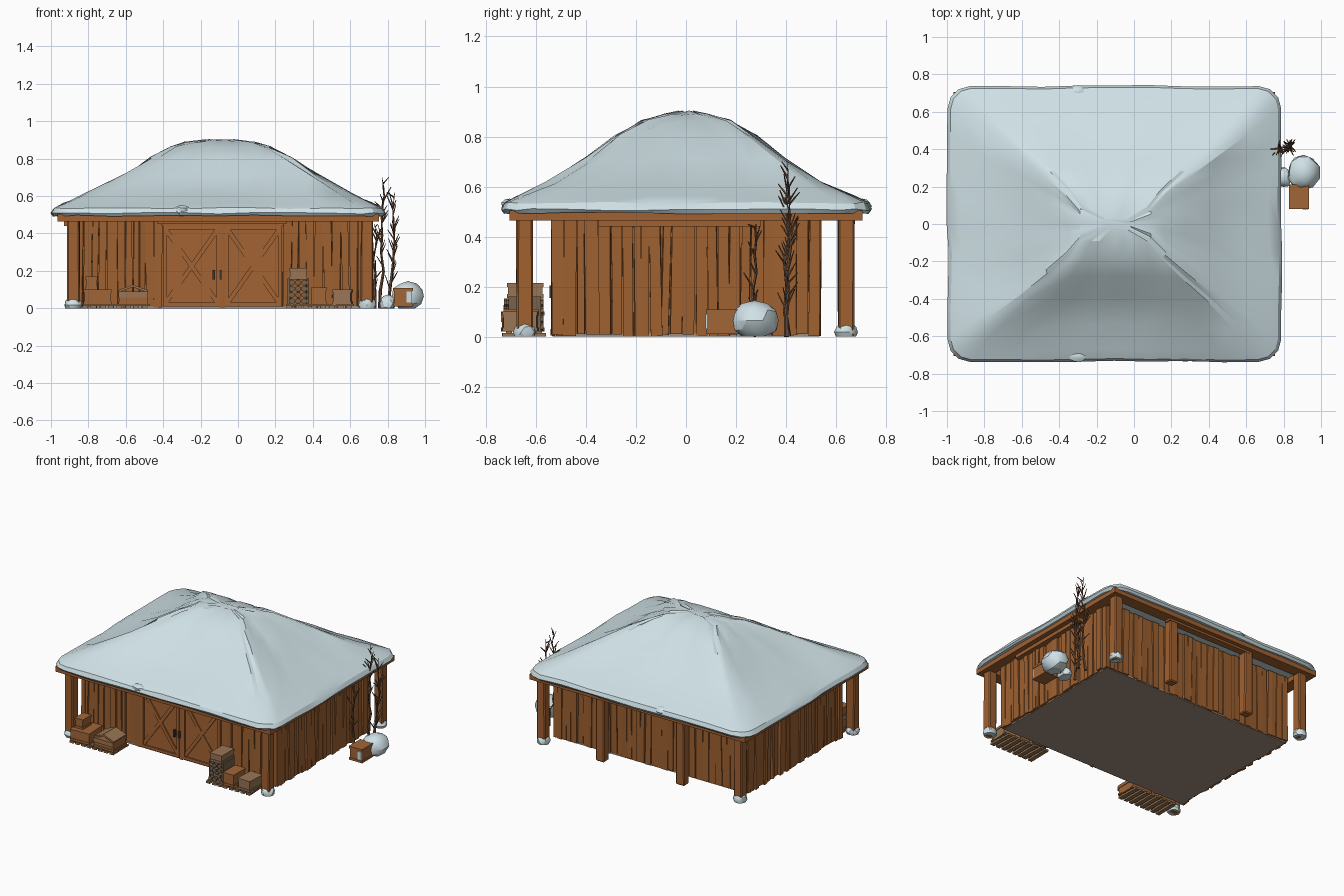
import bpy, bmesh, math, random
from mathutils import Vector, Matrix

if "Cube" in bpy.data.objects:
    bpy.data.objects.remove(bpy.data.objects["Cube"])
random.seed(4)
R = random.uniform


def mat(name, r, g, b):
    m = bpy.data.materials.new(name)
    lin = [c / 12.92 if c <= 0.04045 else ((c + 0.055) / 1.055) ** 2.4 for c in (r, g, b)]
    m.diffuse_color = (*lin, 1)
    m.use_nodes = True
    m.node_tree.nodes["Principled BSDF"].inputs["Base Color"].default_value = m.diffuse_color
    return m


SNOW = mat("snow", 0.81, 0.88, 0.90)
PLANK = mat("plank_wood", 0.62, 0.38, 0.19)
POST = mat("post_wood", 0.63, 0.38, 0.19)
DOOR = mat("door_wood", 0.64, 0.39, 0.20)
CRATE = mat("crate_wood", 0.63, 0.40, 0.22)
PALE = mat("pale_wood", 0.60, 0.46, 0.33)
LOG = mat("log_wood", 0.47, 0.38, 0.30)
TWIG = mat("twig", 0.44, 0.31, 0.22)
FLOOR = mat("floor_earth", 0.63, 0.56, 0.50)
IRON = mat("iron", 0.25, 0.22, 0.20)


def finish(bm, name, material, smooth=None):
    bmesh.ops.recalc_face_normals(bm, faces=bm.faces)
    me = bpy.data.meshes.new(name)
    bm.to_mesh(me)
    bm.free()
    me.materials.append(material)
    ob = bpy.data.objects.new(name, me)
    bpy.context.collection.objects.link(ob)
    if smooth:
        bpy.ops.object.select_all(action='DESELECT')
        ob.select_set(True)
        bpy.context.view_layer.objects.active = ob
        bpy.ops.object.shade_smooth_by_angle(angle=math.radians(smooth))
    return ob


def box(bm, x0, x1, y0, y1, z0, z1, rot=0, axis='Y', jit=0):
    m = (Matrix.Translation(((x0 + x1) / 2, (y0 + y1) / 2, (z0 + z1) / 2))
         @ Matrix.Rotation(rot, 4, axis) @ Matrix.Diagonal((x1 - x0, y1 - y0, z1 - z0, 1)))
    for v in bmesh.ops.create_cube(bm, size=1, matrix=m)['verts']:
        v.co += Vector((R(-jit, jit), R(-jit, jit), 0))


def part(name, material, *boxes):
    bm = bmesh.new()
    for b in boxes:
        box(bm, *b)
    return finish(bm, name, material)


def rod(bm, a, b, r0, r1, n=5):
    a, b = Vector(a), Vector(b)
    d = b - a
    m = Matrix.Translation((a + b) / 2) @ d.to_track_quat('Z', 'Y').to_matrix().to_4x4()
    bmesh.ops.create_cone(bm, cap_ends=True, segments=n, radius1=r0, radius2=r1,
                          depth=d.length, matrix=m)


def lump(name, c, s, jit=0.06):
    bm = bmesh.new()
    bmesh.ops.create_icosphere(bm, subdivisions=2, radius=1)
    for v in bm.verts:
        k = 1 + R(-jit, jit)
        v.co = Vector((c[0] + v.co.x * s[0] * k, c[1] + v.co.y * s[1] * k,
                       max(0, c[2] + v.co.z * s[2])))
    finish(bm, name, SNOW, 25)


# Snow roof: rounded-rectangle rings lofted up to a short ridge
# each ring: x min, x max, half depth, height, corner radius
rings = [(-0.94, 0.73, 0.68, 0.502, 0.10), (-0.985, 0.775, 0.725, 0.494, 0.12),
         (-0.997, 0.787, 0.737, 0.508, 0.12), (-0.98, 0.77, 0.725, 0.535, 0.11),
         (-0.93, 0.72, 0.675, 0.56, 0.10), (-0.81, 0.61, 0.56, 0.61, 0.08),
         (-0.61, 0.43, 0.40, 0.71, 0.05), (-0.47, 0.29, 0.285, 0.80, 0.04),
         (-0.36, 0.17, 0.18, 0.857, 0.03), (-0.29, 0.09, 0.09, 0.887, 0.02),
         (-0.17, -0.02, 0.03, 0.90, 0.015)]


def ring_points(x0, x1, hy, r):
    arcs = []
    for sx, sy, a0 in ((1, 1, 0), (-1, 1, 90), (-1, -1, 180), (1, -1, 270)):
        ox = x1 - r if sx > 0 else x0 + r
        arcs.append([(ox + r * math.cos(math.radians(a0 + 30 * k)),
                      sy * (hy - r) + r * math.sin(math.radians(a0 + 30 * k)), 0)
                     for k in range(4)])
    pts = []
    for i, arc in enumerate(arcs):
        pts += arc
        s, e = arc[-1], arcs[(i + 1) % 4][0]
        for k in range(1, 8):
            t = k / 8
            pts.append((s[0] + (e[0] - s[0]) * t, s[1] + (e[1] - s[1]) * t,
                        math.sin(math.pi * t)))
    return pts


bm = bmesh.new()
loops = []
n = len(ring_points(-1, 1, 1, 0.1))
wave = [R(-0.012, 0.010) for _ in range(n)]
for j, (x0, x1, hy, z, r) in enumerate(rings):
    mid = (x0 + x1) / 2
    loop = []
    for i, (x, y, t) in enumerate(ring_points(x0, x1, hy, r)):
        dent = 1 - 0.04 * t * (4 < j < 9) + wave[i] * (j < 6) * t
        dz = R(-0.011, 0.011) if 4 < j < 9 else R(-0.004, 0.004)
        loop.append(bm.verts.new((mid + (x - mid) * dent, y * dent, z + dz)))
    loops.append(loop)
for a, b in zip(loops, loops[1:]):
    for i in range(n):
        bm.faces.new((a[i], a[(i + 1) % n], b[(i + 1) % n], b[i]))
bm.faces.new(loops[0])
bm.faces.new(loops[-1])
finish(bm, "snow_roof", SNOW, 25)
for s in (-1, 1):
    lump(f"eave_snow_clump_{s}", (-0.30, s * 0.705, 0.522), (0.055, 0.035, 0.03), 0.15)

# Eave frame under the snow and lower lintels in the middle of each side
part("eave_frame", POST,
     (-0.965, 0.755, -0.705, -0.62, 0.465, 0.505), (-0.965, 0.755, 0.62, 0.705, 0.465, 0.505),
     (-0.965, -0.88, -0.62, 0.62, 0.465, 0.505), (0.67, 0.755, -0.62, 0.62, 0.465, 0.505))
part("lintels", POST,
     (-0.43, 0.26, -0.675, -0.625, 0.45, 0.48), (-0.43, 0.26, 0.625, 0.675, 0.45, 0.48),
     (-0.93, -0.88, -0.35, 0.30, 0.44, 0.48), (0.67, 0.72, -0.35, 0.30, 0.44, 0.48))

# Posts with snow piled at the corner feet
spots = [(-0.88, -0.645), (0.69, -0.645), (-0.88, 0.64), (0.69, 0.64), (-0.42, 0.64), (0.22, 0.64)]
for i, (x, y) in enumerate(spots):
    bm = bmesh.new()
    box(bm, x - 0.033, x + 0.033, y - 0.032, y + 0.032, 0, 0.48, jit=0.003)
    bmesh.ops.bevel(bm, geom=bm.edges[:], offset=0.007, segments=1, affect='EDGES')
    finish(bm, f"post_{i + 1}", POST)
    if i < 4:
        lump(f"post_foot_snow_{i + 1}", (x, y, 0.018), (0.048, 0.046, 0.045))

# Floor and the core behind the planks
part("floor", FLOOR, (-0.85, 0.67, -0.525, 0.525, 0.0, 0.012))
part("wall_core", PLANK, (-0.845, 0.665, -0.51, 0.51, 0.012, 0.50))


# Plank walls
def plank_wall(name, along_x, fixed, a, b, skip=None):
    bm = bmesh.new()
    p = a
    while p < b - 0.01:
        w = min(R(0.03, 0.055), b - p)
        q = p + w - 0.003
        if not (skip and skip[0] < p + w / 2 < skip[1]):
            o, z0 = R(-0.009, 0.009), R(0, 0.012)
            tilt = R(-0.018, 0.018)
            if along_x:
                box(bm, p, q, fixed + o - 0.014, fixed + o + 0.014, z0, 0.49, tilt, 'Y', 0.004)
            else:
                box(bm, fixed + o - 0.014, fixed + o + 0.014, p, q, z0, 0.49, tilt, 'X', 0.004)
        p += w
    finish(bm, name, PLANK)


plank_wall("front_wall", True, -0.517, -0.86, 0.68, (-0.40, 0.235))
plank_wall("back_wall", True, 0.517, -0.86, 0.68)
plank_wall("left_wall", False, -0.853, -0.535, 0.535)
plank_wall("right_wall", False, 0.673, -0.535, 0.535)

# Double barn doors with frames, cross braces and handles
part("door_header", POST, (-0.41, 0.245, -0.54, -0.50, 0.44, 0.48))
for name, x0, x1, hx in (("left", -0.40, -0.095, -0.135), ("right", -0.07, 0.235, -0.10)):
    bm = bmesh.new()
    w = (x1 - x0) / 6
    for k in range(6):
        box(bm, x0 + k * w, x0 + (k + 1) * w, -0.528 + R(-.002, .002), -0.505, 0.015, 0.435)
    finish(bm, f"{name}_door_boards", DOOR)
    cx, L = (x0 + x1) / 2, math.hypot(x1 - x0 - 0.03, 0.39)
    ang = math.atan2(0.39, x1 - x0 - 0.03)
    part(f"{name}_door_frame", DOOR,
         (x0, x0 + 0.02, -0.539, -0.52, 0.01, 0.44), (x1 - 0.02, x1, -0.539, -0.52, 0.01, 0.44),
         (x0 + .02, x1 - .02, -0.539, -0.52, 0.01, 0.03), (x0 + .02, x1 - .02, -0.539, -0.52, 0.42, 0.44),
         (cx - L / 2, cx + L / 2, -0.535, -0.52, 0.213, 0.237, ang),
         (cx - L / 2, cx + L / 2, -0.536, -0.52, 0.213, 0.237, -ang))
    part(f"{name}_door_handle", IRON, (hx, hx + 0.012, -0.546, -0.53, 0.155, 0.205))
part("door_gap_post", POST, (-0.095, -0.07, -0.533, -0.50, 0.0, 0.44))

# Pallets along the front
for name, x0, x1 in (("left", -0.83, -0.47), ("right", 0.26, 0.62)):
    bm = bmesh.new()
    for k in range(8):
        x = x0 + k * (x1 - x0) / 8
        box(bm, x, x + 0.03, -0.735, -0.56, 0, 0.014, R(-.05, .05), 'Z')
    for y in (-0.72, -0.60):
        box(bm, x0, x1, y, y + 0.025, 0.012, 0.022)
    finish(bm, f"{name}_pallet", PALE)


# Crates: plain body with raised rims
def crate(name, m, x0, x1, y0, y1, z0, z1, rot=0):
    bm = bmesh.new()
    e, t = 0.004, 0.016
    box(bm, x0 + e, x1 - e, y0 + e, y1 - e, z0, z1 - 0.003, rot, 'Z')
    box(bm, x0, x1, y0, y1, z0, z0 + t, rot, 'Z')
    box(bm, x0, x1, y0, y1, z1 - t, z1, rot, 'Z')
    finish(bm, name, m)


crate("low_crate", CRATE, -0.83, -0.68, -0.735, -0.57, 0.02, 0.10, 0.05)
crate("small_upper_crate", CRATE, -0.815, -0.75, -0.70, -0.60, 0.10, 0.17)
crate("wide_crate", CRATE, -0.64, -0.48, -0.735, -0.58, 0.02, 0.09)
part("tilted_lid", PALE, (-0.64, -0.56, -0.73, -0.585, 0.10, 0.112, -0.35),
     (-0.57, -0.48, -0.73, -0.585, 0.10, 0.112, 0.35))
part("wide_crate_front_board", PALE, (-0.64, -0.48, -0.739, -0.733, 0.058, 0.09))
crate("middle_crate", CRATE, 0.39, 0.475, -0.73, -0.59, 0.02, 0.11)
crate("end_crate", PALE, 0.51, 0.61, -0.73, -0.59, 0.02, 0.10, -0.06)
crate("crate_on_logs", PALE, 0.275, 0.37, -0.715, -0.57, 0.155, 0.215)

# Firewood stack
bm = bmesh.new()
for i in range(3):
    for k in range(4):
        x, z = 0.288 + i * 0.033, 0.038 + k * 0.033
        rod(bm, (x, -0.72 + R(-.01, .01), z), (x, -0.57, z), 0.016, 0.016, 6)
finish(bm, "firewood", LOG)
part("firewood_rack", LOG, (0.265, 0.275, -0.71, -0.58, 0.02, 0.16),
     (0.37, 0.38, -0.71, -0.58, 0.02, 0.16))

# Snowy boulder, small drift and snow-dusted crate on the right side
lump("snow_boulder", (0.908, 0.275, 0.065), (0.086, 0.10, 0.08), 0.09)
lump("snow_drift", (0.80, 0.25, 0.025), (0.045, 0.055, 0.048), 0.1)
crate("side_crate", CRATE, 0.83, 0.935, 0.08, 0.21, 0.01, 0.108)
part("side_crate_snow", SNOW, (0.90, 0.93, 0.077, 0.085, 0.03, 0.09))

# Bare shrubs
for name, base, top, count in (("tall_shrub", (0.77, 0.41, 0), (0.775, 0.395, 0.70), 22),
                               ("short_shrub", (0.82, 0.41, 0), (0.835, 0.41, 0.62), 28),
                               ("thin_shrub", (0.74, 0.28, 0), (0.73, 0.27, 0.45), 14)):
    bm = bmesh.new()
    a, b = Vector(base), Vector(top)
    pts = [a.lerp(b, k / 7) + Vector((R(-.012, .012), R(-.012, .012), 0)) for k in range(8)]
    for k in range(7):
        rod(bm, pts[k], pts[k + 1], 0.010 - 0.0012 * k, 0.0088 - 0.0012 * k)
    for _ in range(count):
        k = random.randrange(1, 7)
        p = pts[k].lerp(pts[k + 1], R(0, 1))
        g, h = R(0, 6.283), R(0.025, 0.045)
        q = p + Vector((h * math.cos(g), h * math.sin(g), R(0.04, 0.08)))
        q.z = min(q.z, top[2])
        rod(bm, p, q, 0.005, 0.002, 4)
    finish(bm, name, TWIG)
